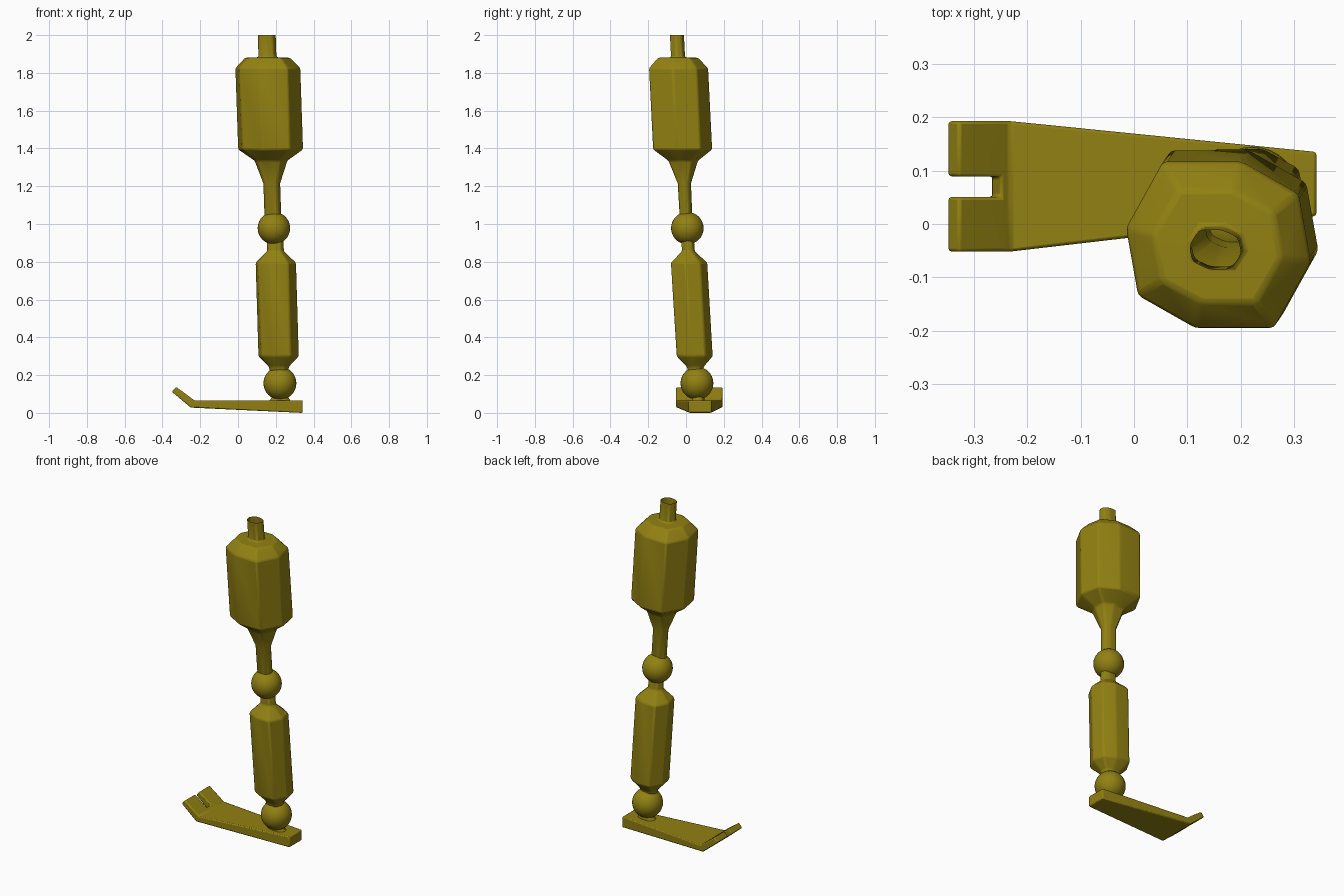
import bpy, bmesh
from collections import Counter
from math import radians

if "Cube" in bpy.data.objects:
    bpy.data.objects.remove(bpy.data.objects["Cube"])

mat = bpy.data.materials.new("olive")
mat.diffuse_color = (0.29, 0.22, 0.006, 1)
mat.use_nodes = True
mat.node_tree.nodes["Principled BSDF"].inputs["Base Color"].default_value = mat.diffuse_color

# irregular octagon cross-section, point symmetric, unit half extents
HALF = [(-1, .2), (-.87, -.61), (-.25, -1), (.6, -1)]
OCT = HALF + [(-x, -y) for x, y in HALF]


def finish(ob, bevel=0):
    ob.data.materials.append(mat)
    bpy.ops.object.select_all(action='DESELECT')
    ob.select_set(True)
    bpy.context.view_layer.objects.active = ob
    if bevel:
        m = ob.modifiers.new("soft_edges", 'BEVEL')
        m.width, m.segments = bevel, 2
        m.limit_method, m.angle_limit = 'ANGLE', radians(20)
    bpy.ops.object.shade_smooth_by_angle(angle=radians(30))


def make(name, verts, faces, bevel):
    me = bpy.data.meshes.new(name)
    me.from_pydata(verts, [], faces)
    bm = bmesh.new()
    bm.from_mesh(me)
    bmesh.ops.delete(bm, geom=[v for v in bm.verts if not v.link_faces], context='VERTS')
    bmesh.ops.recalc_face_normals(bm, faces=bm.faces)
    bm.to_mesh(me)
    bm.free()
    ob = bpy.data.objects.new(name, me)
    bpy.context.collection.objects.link(ob)
    finish(ob, bevel)


def limb(name, rings, axis, open_top=False):
    """Loft octagons (z, half_x, half_y) along a slanted axis."""
    verts, n = [], len(OCT)
    for z, sx, sy in rings:
        cx, cy = axis(z)
        verts += [(cx + x * sx, cy + y * sy, z) for x, y in OCT]
    faces = [(k * n + i, k * n + (i + 1) % n, (k + 1) * n + (i + 1) % n, (k + 1) * n + i)
             for k in range(len(rings) - 1) for i in range(n)]
    faces.append(tuple(range(len(verts) - n, len(verts))))
    if not open_top:
        faces.append(tuple(range(n)))
    make(name, verts, faces, .008)


def ball(name, loc, r):
    bpy.ops.mesh.primitive_uv_sphere_add(segments=32, ring_count=16, radius=r, location=loc)
    ob = bpy.context.object
    ob.name = name
    finish(ob)


# thigh with open socket tube on top
limb("thigh", [(2.0, .049, .037), (1.882, .049, .037), (1.88, .12, .105), (1.825, .173, .156),
               (1.395, .173, .156), (1.335, .088, .078), (1.215, .046, .035), (1.0, .046, .033)],
     lambda z: (.152 + .034 * (2 - z), -.048 + .05 * (2 - z)), True)

ball("knee", (.19, .007, .978), .086)

# shin
limb("shin", [(.95, .046, .033), (.855, .046, .034), (.795, .108, .096),
              (.3, .108, .095), (.245, .055, .045), (.2, .045, .035)],
     lambda z: (.2 + .03 * (.8 - z), .016 + .06 * (.8 - z)))

ball("ankle", (.222, .058, .157), .087)

# ankle mount
limb("ankle_mount", [(.09, .045, .03), (.076, .048, .032), (.05, .072, .036)],
     lambda z: (.222, .065))

# foot: wedge plate with two upturned toes
# stations: x top, z top, x bottom, z bottom, y min, y max
ST = [(.342, .066, .342, .0, .015, .135), (-.232, .066, -.25, .028, -.052, .193),
      (-.249, .08, -.268, .043, -.052, .193), (-.328, .138, -.35, .112, -.052, .193)]
verts = []
for xt, zt, xb, zb, y0, y1 in ST:
    for y in (y0, .051, .089, y1):
        verts += [(xt, y, zt), (xb, y, zb)]
count = Counter()
order = {}
for s in range(3):
    for c in range(3):
        if s == 2 and c == 1:
            continue  # gap between toes
        a, b = s * 8 + c * 2, (s + 1) * 8 + c * 2
        for f in ((a, a + 2, b + 2, b), (a + 1, b + 1, b + 3, a + 3), (a, b, b + 1, a + 1),
                  (a + 2, a + 3, b + 3, b + 2), (a, a + 1, a + 3, a + 2), (b, b + 2, b + 3, b + 1)):
            key = tuple(sorted(f))
            count[key] += 1
            order[key] = f
make("foot", verts, [order[k] for k in order if count[k] == 1], .006)
